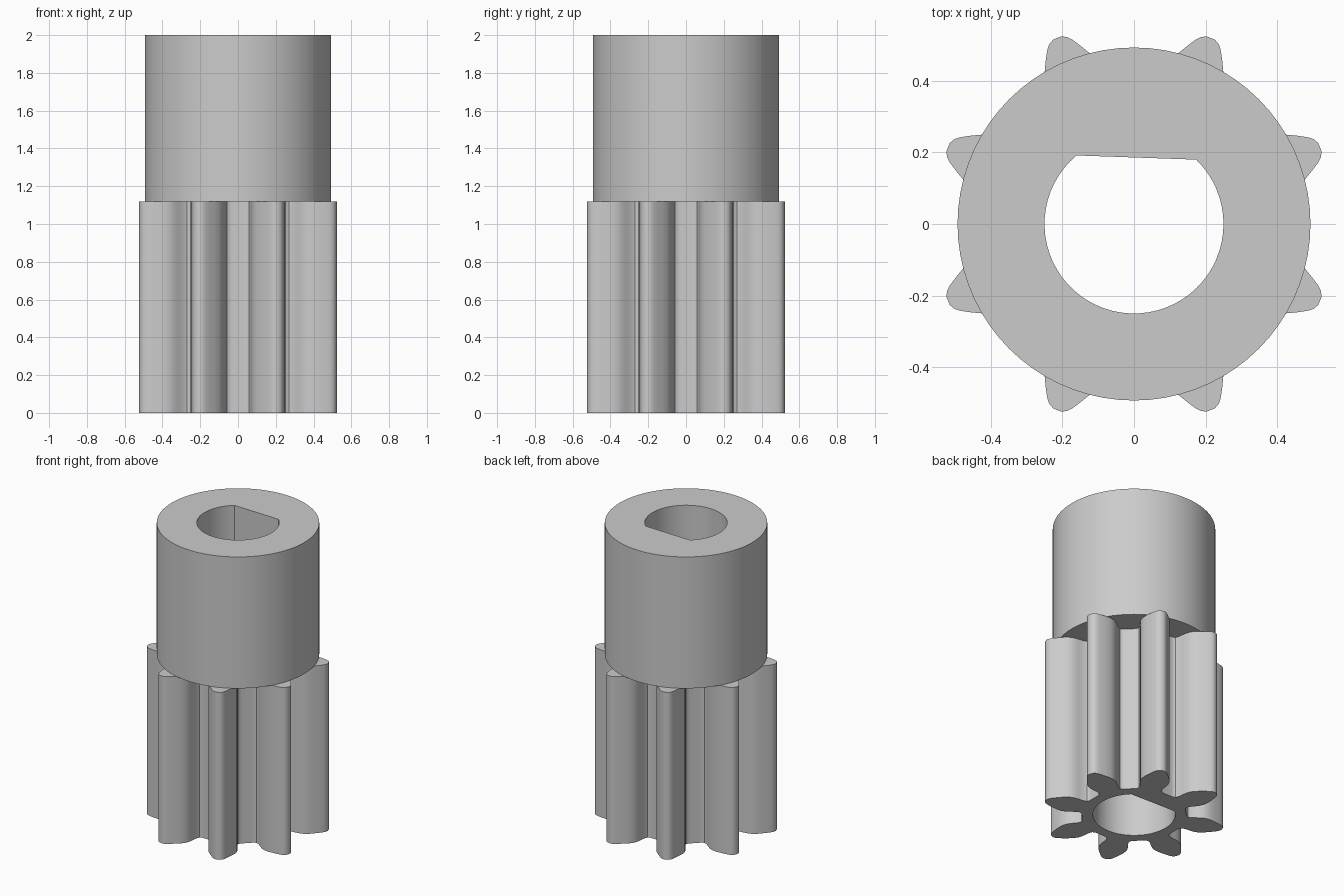
import bpy, bmesh
from math import sin, cos, pi, radians, tau
from mathutils import Vector, Matrix

cube = bpy.data.objects.get("Cube")
if cube:
    bpy.data.objects.remove(cube)

TEETH = 8
GEAR_TOP = 1.12
TOP = 2.0

steel = bpy.data.materials.new("plain_grey")
steel.use_nodes = True
steel.diffuse_color = (0.6, 0.6, 0.6, 1)
steel.node_tree.nodes["Principled BSDF"].inputs["Base Color"].default_value = (0.6, 0.6, 0.6, 1)


def arc(radius, start, end, count):
    return [Vector((radius * cos(start + (end - start) * i / count),
                    radius * sin(start + (end - start) * i / count)))
            for i in range(count + 1)]


def gear_outline():
    # Half a tooth pointing along +x: (distance from axis, half width)
    flank = [(0.304, 0.092), (0.31, 0.08), (0.322, 0.071), (0.345, 0.071),
             (0.375, 0.08), (0.405, 0.087), (0.43, 0.088), (0.46, 0.081),
             (0.49, 0.067), (0.52, 0.051), (0.543, 0.037), (0.555, 0.026),
             (0.562, 0.012)]
    tooth = [Vector((a, -w)) for a, w in flank] + [Vector((a, w)) for a, w in reversed(flank)]
    points = []
    for i in range(TEETH):
        turn = Matrix.Rotation((i + 0.5) * tau / TEETH, 2)
        points += [turn @ p for p in tooth]
    return points


def bore_outline():
    # Round bore with one slightly tilted flat, the arc ends being its corners
    return arc(0.25, radians(130), radians(406), 48)


def bored_prism(name, outline, bottom, top):
    bm = bmesh.new()
    edges = []
    for loop in (outline, bore_outline()):
        verts = [bm.verts.new((p.x, p.y, bottom)) for p in loop]
        edges += [bm.edges.new((v, verts[i - 1])) for i, v in enumerate(verts)]
    bmesh.ops.triangle_fill(bm, edges=edges, use_beauty=True, normal=(0, 0, 1))
    lifted = bmesh.ops.extrude_face_region(bm, geom=bm.faces[:], use_keep_orig=True)
    bmesh.ops.translate(bm, vec=(0, 0, top - bottom),
                        verts=[g for g in lifted["geom"] if isinstance(g, bmesh.types.BMVert)])
    bmesh.ops.recalc_face_normals(bm, faces=bm.faces[:])
    mesh = bpy.data.meshes.new(name)
    bm.to_mesh(mesh)
    bm.free()
    mesh.materials.append(steel)
    obj = bpy.data.objects.new(name, mesh)
    bpy.context.collection.objects.link(obj)
    bpy.ops.object.select_all(action='DESELECT')
    obj.select_set(True)
    bpy.context.view_layer.objects.active = obj
    bpy.ops.object.shade_smooth_by_angle(angle=radians(32))
    return obj


# Toothed lower half and plain round collar above it
bored_prism("toothed_gear", gear_outline(), 0, GEAR_TOP)
bored_prism("round_collar", arc(0.493, 0, tau, 72)[:-1], GEAR_TOP, TOP)
